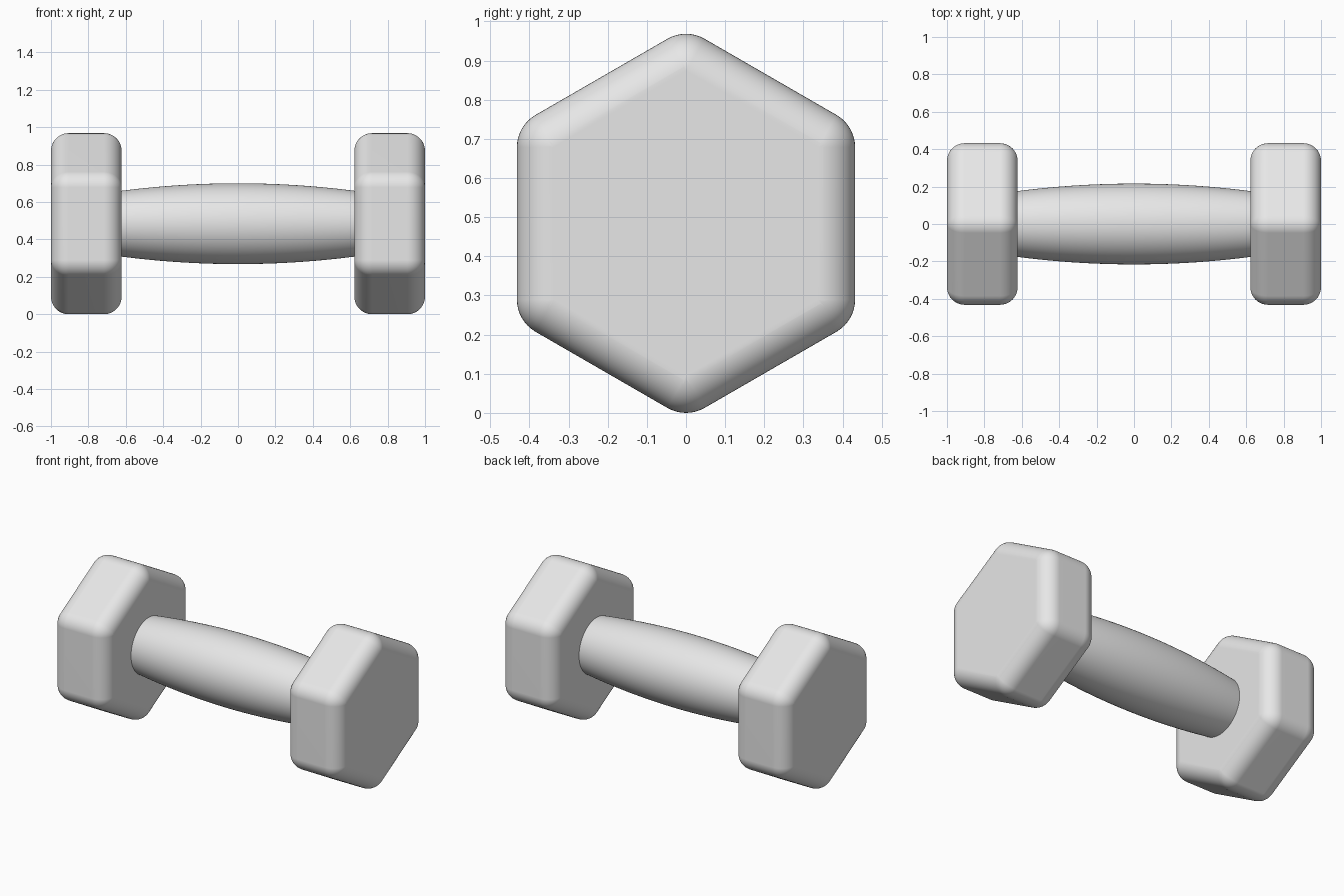
import bpy, bmesh
from math import radians, sin, cos, pi
from mathutils import Matrix, Vector

cube = bpy.data.objects.get("Cube")
if cube:
    bpy.data.objects.remove(cube, do_unlink=True)

APOTHEM = 0.432      # centre of head to each flat side
ROUND = 0.095        # edge radius of the heads
INNER, OUTER = 0.622, 1.0
CORNER = (APOTHEM - ROUND) / cos(radians(30))
AXIS_Z = CORNER + ROUND

grey = bpy.data.materials.new("light grey")
grey.use_nodes = True
grey.diffuse_color = (0.8, 0.8, 0.8, 1)
grey.node_tree.nodes["Principled BSDF"].inputs["Base Color"].default_value = (0.8, 0.8, 0.8, 1)


def finish(name, bm, angle):
    bmesh.ops.recalc_face_normals(bm, faces=bm.faces)
    mesh = bpy.data.meshes.new(name)
    bm.to_mesh(mesh)
    bm.free()
    mesh.materials.append(grey)
    obj = bpy.data.objects.new(name, mesh)
    bpy.context.collection.objects.link(obj)
    bpy.ops.object.select_all(action='DESELECT')
    obj.select_set(True)
    bpy.context.view_layer.objects.active = obj
    bpy.ops.object.shade_smooth_by_angle(angle=radians(angle))
    return obj


# Hexagonal head: hull around small balls at its corners, evenly rounded
def head(name, side):
    bm = bmesh.new()
    for x in (INNER + ROUND, OUTER - ROUND):
        for k in range(6):
            a = radians(60 * k + 90)
            centre = Vector((side * x, CORNER * cos(a), AXIS_Z + CORNER * sin(a)))
            bmesh.ops.create_uvsphere(
                bm, u_segments=48, v_segments=24, radius=ROUND,
                matrix=Matrix.Translation(centre) @ Matrix.Rotation(pi / 2, 4, 'Y'))
    hull = bmesh.ops.convex_hull(bm, input=bm.verts)
    spare = {g for g in hull["geom_interior"] + hull["geom_unused"]
             if isinstance(g, bmesh.types.BMVert)}
    bmesh.ops.delete(bm, geom=list(spare), context='VERTS')
    bmesh.ops.dissolve_limit(bm, angle_limit=radians(0.5), verts=bm.verts, edges=bm.edges)
    obj = finish(name, bm, 40)
    # Keep the broad faces flat between the rounded edges
    weighted = obj.modifiers.new("flat faces", 'WEIGHTED_NORMAL')
    weighted.keep_sharp = True


head("left_head", 1)
head("right_head", -1)

# Handle: a barrel-shaped grip spun around the x axis
bm = bmesh.new()
steps, half = 32, 0.66
profile = []
for i in range(steps + 1):
    x = half * (2 * i / steps - 1)
    radius = 0.216 - 0.04 * (x / INNER) ** 2
    profile.append(bm.verts.new((x, 0, AXIS_Z + radius)))
edges = [bm.edges.new(pair) for pair in zip(profile, profile[1:])]
bmesh.ops.spin(bm, geom=profile + edges, cent=(0, 0, AXIS_Z), axis=(1, 0, 0),
               angle=2 * pi, steps=64, use_merge=True)
bmesh.ops.remove_doubles(bm, verts=bm.verts, dist=0.0001)
bmesh.ops.holes_fill(bm, edges=[e for e in bm.edges if e.is_boundary], sides=0)
finish("handle", bm, 40)
